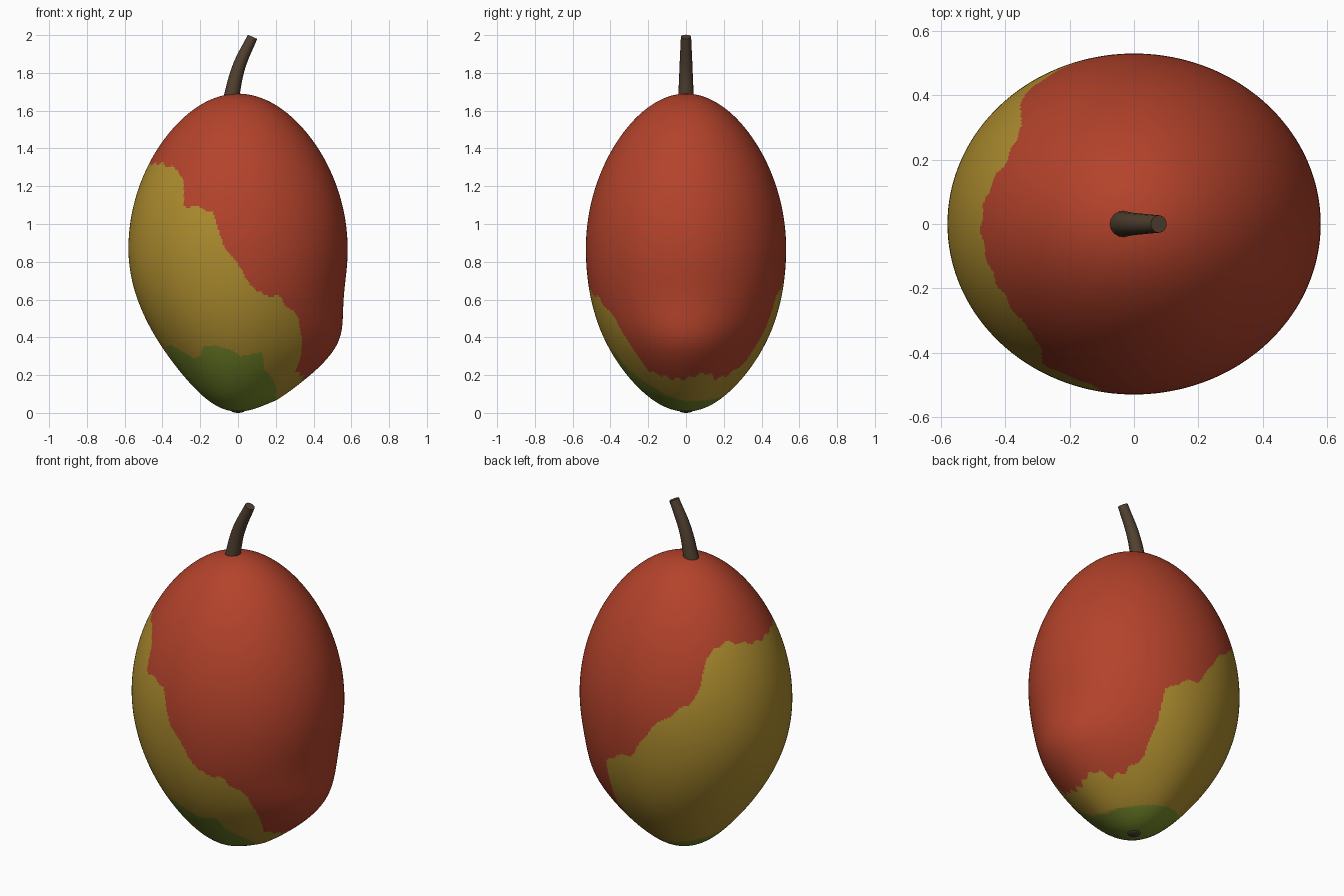
import bpy
import bmesh
from math import sin, cos, pi, exp, radians, degrees

default = bpy.data.objects.get("Cube")
if default:
    bpy.data.objects.remove(default, do_unlink=True)


def material(name, rgb):
    mat = bpy.data.materials.new(name)
    mat.use_nodes = True
    mat.diffuse_color = (*rgb, 1)
    mat.node_tree.nodes["Principled BSDF"].inputs["Base Color"].default_value = (*rgb, 1)
    return mat


red = material("ripe red", (0.45, 0.055, 0.024))
yellow = material("golden yellow", (0.42, 0.265, 0.028))
green = material("unripe green", (0.18, 0.25, 0.024))
brown = material("stem brown", (0.082, 0.052, 0.03))

# Blush edges: (angle around the fruit in degrees, height in hundredths)
RED_EDGE = [(-180, 131), (-150, 132), (-131, 129), (-124, 122), (-121, 110),
            (-104, 107), (-98, 90), (-90, 78), (-80, 64), (-66, 61), (-52, 50),
            (-42, 30), (-36, 22), (-15, 18), (0, 18), (10, 20), (22, 21),
            (32, 18), (45, 20), (60, 27), (67, 45), (70, 61), (80, 68), (92, 72),
            (97, 80), (103, 90), (115, 100), (127, 108), (131, 114), (133, 122),
            (136, 130), (150, 136), (165, 133), (180, 131)]
GREEN_EDGE = [(-180, 15), (-170, 25), (-160, 35), (-150, 36), (-130, 29),
              (-122, 30), (-117, 35), (-108, 36), (-95, 33), (-88, 30),
              (-72, 32), (-66, 23), (-47, 15), (-30, 9), (0, 6), (45, 7),
              (90, 9), (135, 12), (180, 15)]


def edge_height(table, angle):
    for (a0, h0), (a1, h1) in zip(table, table[1:]):
        if angle <= a1:
            return (h0 + (h1 - h0) * (angle - a0) / (a1 - a0)) / 100
    return table[-1][1] / 100


# Fruit body: an ellipsoid narrowed below, with a bulge low on one side
BELLY, TOP, BASE = 0.87, 1.69, 0.007


def surface_point(t, a):
    """t runs from the base (0) to the crown (pi), a runs around the fruit."""
    c = -cos(t)
    z = BELLY + c * (TOP - BELLY if c > 0 else BELLY - BASE)
    if c > 0:
        taper_x = taper_y = 1 - 0.1 * c ** 2
    else:
        taper_x = 1 - 0.36 * c ** 2 + 0.1 * c ** 8
        taper_y = 1 - 0.22 * c ** 4 + 0.1 * c ** 8
    spread = 0.16 if z > 0.33 else 0.19
    bulge = 0.115 * exp(-((z - 0.33) / spread) ** 2 / 2) * min(1, (z - BASE) / 0.06)
    rx = 0.58 * sin(t) * taper_x + bulge * max(0, cos(a)) ** 1.5
    return rx * cos(a), 0.53 * sin(t) * taper_y * sin(a), z


def build_fruit(columns=400, rows=260):
    bm = bmesh.new()
    angles = [2 * pi * j / columns - pi for j in range(columns)]
    rings = [[bm.verts.new(surface_point(pi * i / rows, a)) for a in angles]
             for i in range(1, rows)]
    base = bm.verts.new((0, 0, BASE))
    crown = bm.verts.new((0, 0, TOP))
    red_line, green_line = [], []
    for a in angles:
        middle = degrees(a + pi / columns)
        ripple = 0.008 * sin(radians(middle) * 31)
        red_line.append(edge_height(RED_EDGE, middle) + ripple)
        green_line.append(edge_height(GREEN_EDGE, middle))

    def add(corners, j):
        face = bm.faces.new(corners)
        z = sum(v.co.z for v in corners) / len(corners)
        face.material_index = 0 if z > red_line[j] else 2 if z < green_line[j] else 1
        face.smooth = True

    for j in range(columns):
        k = (j + 1) % columns
        add((rings[0][k], rings[0][j], base), j)
        add((rings[-1][j], rings[-1][k], crown), j)
        for low, high in zip(rings, rings[1:]):
            add((low[j], low[k], high[k], high[j]), j)
    mesh = bpy.data.meshes.new("fruit_body")
    bm.to_mesh(mesh)
    bm.free()
    for mat in (red, yellow, green):
        mesh.materials.append(mat)
    bpy.context.collection.objects.link(bpy.data.objects.new("fruit_body", mesh))


build_fruit()

# Stem: a tapered, bent tube
curve = bpy.data.curves.new("stem", "CURVE")
curve.dimensions = "3D"
curve.bevel_depth = 0.04
curve.bevel_resolution = 6
curve.use_fill_caps = True
spline = curve.splines.new("BEZIER")
path = [(-0.04, 1.65, 1.05), (0.004, 1.83, 0.86), (0.077, 1.991, 0.68)]
spline.bezier_points.add(len(path) - 1)
for point, (x, z, radius) in zip(spline.bezier_points, path):
    point.co = (x, 0, z)
    point.radius = radius
    point.handle_left_type = point.handle_right_type = "AUTO"
stem = bpy.data.objects.new("stem", curve)
bpy.context.collection.objects.link(stem)
curve.materials.append(brown)
bpy.ops.object.select_all(action="DESELECT")
stem.select_set(True)
bpy.context.view_layer.objects.active = stem
bpy.ops.object.convert(target="MESH")
bpy.ops.object.shade_smooth_by_angle(angle=radians(40))

# Blossom scar: a small dark button under the fruit
bpy.ops.mesh.primitive_uv_sphere_add(segments=24, ring_count=12, radius=1, location=(0, 0, 0.012))
scar = bpy.context.object
scar.name = "blossom_scar"
scar.scale = (0.036, 0.036, 0.012)
scar.data.materials.append(brown)
bpy.ops.object.shade_smooth()
